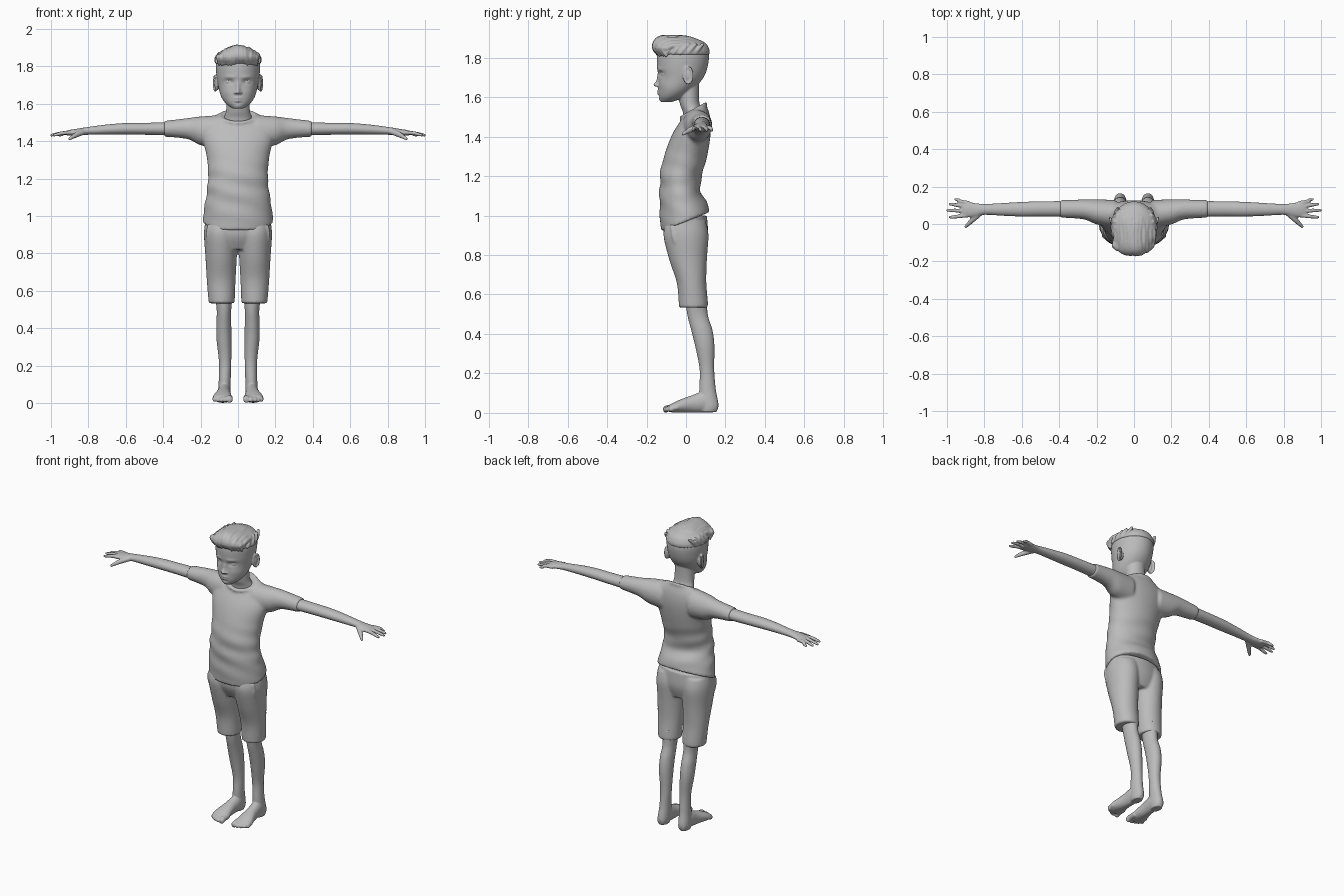
import bpy
import bmesh
import math
import random
from mathutils import Vector, Matrix

random.seed(4)
cube = bpy.data.objects.get("Cube")
if cube:
    bpy.data.objects.remove(cube)

grey = bpy.data.materials.new("plain_grey")
grey.use_nodes = True
grey.diffuse_color = (0.5, 0.5, 0.5, 1)
grey.node_tree.nodes["Principled BSDF"].inputs["Base Color"].default_value = (0.5, 0.5, 0.5, 1)


def resample(rows, steps):
    """Smooth curve through equal-length rows of numbers."""
    out = []
    last = len(rows) - 1
    for i in range(last):
        a, b, c, d = (rows[max(0, min(last, i + k))] for k in (-1, 0, 1, 2))
        for s in range(steps):
            t = s / steps
            out.append([q + t / 2 * (r - p + t * (2 * p - 5 * q + 4 * r - w + t * (3 * (q - r) + w - p)))
                        for p, q, r, w in zip(a, b, c, d)])
    out.append(list(rows[-1]))
    return out


def skin_rings(bm, rings):
    """Bridge rings of points into a closed solid."""
    loops = [[bm.verts.new(p) for p in ring] for ring in rings]
    n = len(loops[0])
    for low, high in zip(loops, loops[1:]):
        for i in range(n):
            j = (i + 1) % n
            bm.faces.new((low[i], low[j], high[j], high[i]))
    bm.faces.new(loops[0])
    bm.faces.new(loops[-1])


def loft(bm, axis, rows, side=1, sides=40, steps=6, warp=None):
    """Elliptical sections along an axis: position, two centres, two radii, tilt."""
    rings = []
    for at, c1, c2, r1, r2, tilt in resample([(tuple(r) + (0,))[:6] for r in rows], steps):
        ring = []
        for k in range(sides):
            a = math.tau * k / sides
            u, v = r1 * math.cos(a), r2 * math.sin(a)
            if axis == "z":
                p = Vector((c1 + u, c2 + v, at + tilt * v))
            elif axis == "x":
                p = Vector((at, c1 + u, c2 + v))
            else:
                p = Vector((c1 + u, at, c2 + v))
            if warp:
                warp(p, v)
            p.x *= side
            ring.append(p)
        rings.append(ring)
    skin_rings(bm, rings)


def limb(bm, points, side=1, sides=12, steps=4):
    """Round tube through (x, y, z, radius) points."""
    path = resample(points, steps)
    centres = [Vector((p[0] * side, p[1], p[2])) for p in path]
    last = len(centres) - 1
    tangents = [(centres[min(i + 1, last)] - centres[max(i - 1, 0)]).normalized() for i in range(last + 1)]
    spread = [sum(abs(t[k]) for t in tangents) for k in range(3)]
    ref = Vector((0, 0, 0))
    ref[spread.index(min(spread))] = 1
    rings = []
    for c, t, row in zip(centres, tangents, path):
        u = t.cross(ref).normalized()
        v = t.cross(u)
        rings.append([c + row[3] * (u * math.cos(math.tau * k / sides) + v * math.sin(math.tau * k / sides))
                      for k in range(sides)])
    skin_rings(bm, rings)


def blob(bm, centre, radii):
    matrix = Matrix.Translation(centre) @ Matrix.Diagonal((*radii, 1))
    bmesh.ops.create_uvsphere(bm, u_segments=24, v_segments=16, radius=1, matrix=matrix)


def finish(name, bm, voxel, smoothing):
    """Fuse the overlapping solids into one smooth surface."""
    bmesh.ops.recalc_face_normals(bm, faces=bm.faces)
    mesh = bpy.data.meshes.new(name)
    bm.to_mesh(mesh)
    bm.free()
    mesh.materials.append(grey)
    obj = bpy.data.objects.new(name, mesh)
    bpy.context.collection.objects.link(obj)
    fuse = obj.modifiers.new("fuse", "REMESH")
    fuse.mode = "VOXEL"
    fuse.voxel_size = voxel
    fuse.use_smooth_shade = True
    soft = obj.modifiers.new("soften", "SMOOTH")
    soft.factor = 0.5
    soft.iterations = smoothing


# Face relief: x, z, width, height, depth (mirrored where x is not zero)
RELIEF = [(.047, 1.717, .02, .012, .013), (.045, 1.742, .03, .009, -.005),
          (.06, 1.665, .025, .02, -.003), (0, 1.667, .011, .014, -.02),
          (0, 1.695, .01, .02, -.01), (0, 1.63, .02, .005, -.008),
          (0, 1.615, .017, .005, -.007), (0, 1.603, .02, .005, .004),
          (0, 1.585, .02, .01, -.004)]


def face_relief(p, v):
    if v < 0:
        p.y += sum(d * math.exp(-((abs(p.x) - x) / w) ** 2 - ((p.z - z) / h) ** 2)
                   for x, z, w, h, d in RELIEF)


# Head and neck
bm = bmesh.new()
loft(bm, "z", [(1.574, 0, -.1, .028, .025), (1.6, 0, -.073, .064, .064), (1.64, 0, -.05, .091, .09),
               (1.7, 0, -.025, .107, .114), (1.76, 0, -.018, .116, .129), (1.82, 0, -.015, .117, .13),
               (1.87, 0, -.015, .095, .107), (1.897, 0, -.015, .04, .045)],
     sides=110, steps=10, warp=face_relief)
loft(bm, "z", [(1.45, 0, .05, .085, .06), (1.52, 0, .04, .076, .055),
               (1.57, 0, .018, .063, .05), (1.69, 0, .005, .062, .062)])
blob(bm, (0, -.153, 1.662), (.011, .013, .009))
for s in (1, -1):
    blob(bm, (s * .013, -.144, 1.659), (.008, .011, .007))
    blob(bm, (s * .047, -.109, 1.716), (.019, .017, .009))
    blob(bm, (s * .112, .01, 1.71), (.016, .019, .038))
    turns = [math.tau * k / 12 for k in range(13)]
    limb(bm, [(.122 + .007 * math.cos(a), .011 + .021 * math.cos(a), 1.71 + .04 * math.sin(a), .006)
              for a in turns], s)
finish("head", bm, .0045, 3)

# Arms, hands and fingers
bm = bmesh.new()
for s in (1, -1):
    loft(bm, "x", [(.28, .08, 1.468, .04, .036), (.4, .081, 1.466, .041, .034), (.5, .081, 1.466, .04, .032),
                   (.6, .079, 1.466, .039, .031), (.7, .078, 1.462, .034, .027), (.8, .078, 1.455, .029, .021),
                   (.85, .075, 1.45, .037, .018), (.9, .078, 1.445, .043, .015), (.92, .078, 1.443, .036, .011)], s)
    for root, tip, reach in ((.112, .13, .96), (.092, .105, .99), (.069, .073, 1.003), (.047, .037, .99)):
        mid = (root + tip) / 2
        limb(bm, [(.88, root, 1.445, .011), (.93, mid, 1.444, .0105),
                  (reach - .02, tip, 1.435, .009), (reach, tip, 1.43, .006)], s)
    limb(bm, [(.82, .06, 1.45, .015), (.855, .03, 1.438, .015), (.885, 0, 1.422, .011), (.903, -.018, 1.41, .007)], s)
finish("arms_and_hands", bm, .005, 2)

# Legs, feet and toes
bm = bmesh.new()
for s in (1, -1):
    loft(bm, "z", [(.6, .078, .05, .05, .057), (.5, .075, .058, .039, .052), (.42, .076, .08, .04, .054),
                   (.34, .075, .095, .04, .049), (.22, .069, .106, .033, .037), (.12, .071, .109, .032, .042),
                   (.04, .074, .117, .034, .048), (.004, .075, .115, .028, .038)], s)
    loft(bm, "y", [(.155, .075, .033, .024, .03), (.1, .073, .055, .034, .053), (.03, .077, .045, .037, .044),
                   (-.04, .083, .032, .05, .031), (-.085, .084, .022, .05, .018)], s)
    for x, tip, r in ((.045, -.115, .017), (.07, -.116, .012), (.09, -.108, .012),
                      (.108, -.098, .011), (.125, -.085, .011)):
        limb(bm, [(x, -.04, .026, r), (x, tip + .025, .024, r), (x, tip + .008, .016, r), (x, tip, .014, r * .6)], s)
finish("legs_and_feet", bm, .005, 3)


# Shirt with short sleeves and collar
def folds(p, v):
    fade = max(0, 1 - abs(p.z - 1.13) / .2)
    p.y += .005 * fade * math.sin(55 * p.z + 14 * p.x)
    p.x += .003 * fade * math.sin(70 * p.z + 20 * p.y)


bm = bmesh.new()
loft(bm, "z", [(.968, 0, -.003, .189, .123, .4), (1.04, 0, -.016, .181, .117, .3), (1.13, 0, -.031, .167, .102, .1),
               (1.22, 0, -.022, .16, .108), (1.32, 0, .003, .168, .108), (1.42, 0, .028, .19, .098, .1),
               (1.49, 0, .045, .18, .076, .2), (1.535, 0, .045, .12, .056, .5)],
     sides=64, steps=8, warp=folds)
for s in (1, -1):
    loft(bm, "x", [(.1, .053, 1.45, .075, .089), (.2, .065, 1.455, .067, .077),
                   (.27, .078, 1.467, .053, .056), (.395, .081, 1.466, .047, .042)], s)
ring = [math.tau * k / 16 for k in range(17)]
limb(bm, [(.095 * math.cos(a), .038 + .062 * math.sin(a), 1.533 + .035 * math.sin(a), .009) for a in ring])
finish("shirt", bm, .008, 6)

# Shorts
bm = bmesh.new()
loft(bm, "z", [(.82, 0, .008, .15, .08), (.9, 0, 0, .176, .111), (1.0, 0, -.002, .176, .108)])
for s in (1, -1):
    loft(bm, "z", [(.533, .087, .037, .069, .073), (.56, .088, .037, .071, .074), (.66, .09, .028, .077, .075),
                   (.78, .09, .01, .084, .096), (.9, .09, 0, .092, .114), (.97, .085, 0, .09, .1)], s)
    limb(bm, [(.16, -.075, .95, .006), (.168, -.068, .9, .006), (.168, -.055, .86, .004)], s)
finish("shorts", bm, .007, 5)

# Hair: thick cap with locks swept up from the forehead and back
bm = bmesh.new()
loft(bm, "z", [(1.815, 0, -.013, .121, .132), (1.84, 0, -.015, .12, .134),
               (1.875, 0, -.016, .1, .113), (1.902, 0, -.016, .045, .055)])
for i in range(13):
    x = (i - 6) / 6 * .1
    drop = x * x * 4.2
    back = x * x * 4
    j = random.uniform(-.008, .008)
    limb(bm, [(x, -.137 + back, 1.81 + j, .007), (x + j, -.16 + back, 1.85 + j / 2, .014),
              (x, -.135 + back, 1.892 - drop + j / 2, .015), (x - j, -.06, 1.903 - drop, .013),
              (x + j, .03, 1.893 - drop, .012), (x * .85, .095 - back, 1.85 - drop / 3, .006)])
for s in (1, -1):
    for k in range(5):
        y = -.085 + k * .036
        w = .117 * math.sqrt(1 - ((y + .015) / .14) ** 2)
        limb(bm, [(w, y - .02, 1.815, .005), (w, y, 1.84, .01), (w * .85, y + .03, 1.872, .008)], s)
finish("hair", bm, .005, 2)
